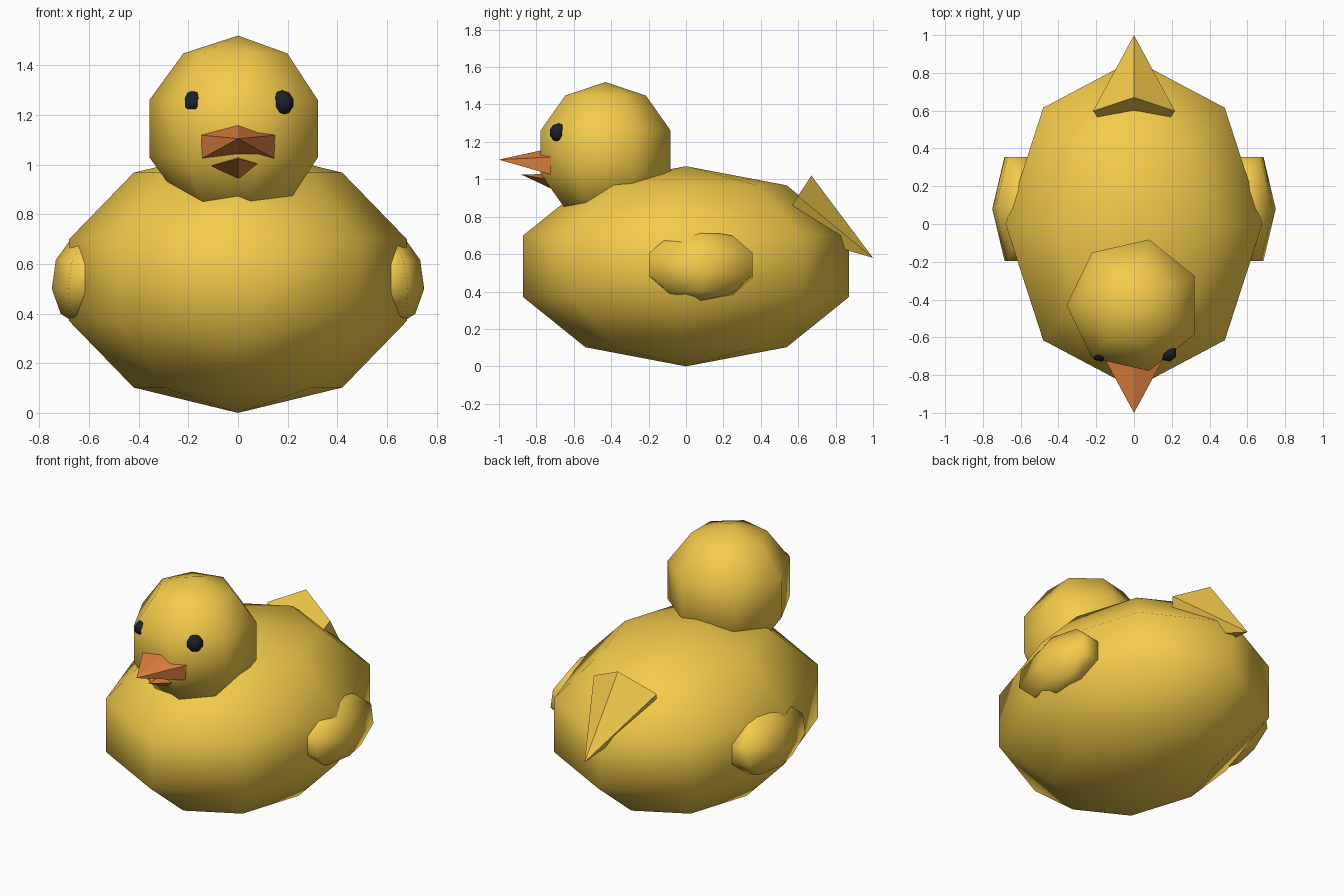
import bpy, math
from mathutils import Vector, Matrix

if "Cube" in bpy.data.objects:
    bpy.data.objects.remove(bpy.data.objects["Cube"])


def material(name, rgb):
    m = bpy.data.materials.new(name)
    m.diffuse_color = (*rgb, 1)
    m.use_nodes = True
    m.node_tree.nodes["Principled BSDF"].inputs["Base Color"].default_value = m.diffuse_color
    return m


YELLOW = material("yellow", (0.90, 0.60, 0.07))
ORANGE = material("orange", (0.74, 0.22, 0.05))
BLACK = material("black", (0.01, 0.015, 0.02))


def make(name, verts, faces, mat, smooth):
    me = bpy.data.meshes.new(name)
    me.from_pydata([tuple(v) for v in verts], [], faces)
    me.materials.append(mat)
    for p in me.polygons:
        p.use_smooth = smooth
    ob = bpy.data.objects.new(name, me)
    bpy.context.collection.objects.link(ob)
    return ob


def ball(name, centre, radii, segs, mat, tilt=0, rings=5):
    """Coarse ellipsoid whose first meridian lies on -x, tilted about y."""
    rot = Matrix.Rotation(tilt, 3, 'Y')
    pts = [(0, 0, 1)]
    for r in range(1, rings):
        a = math.pi * r / rings
        for s in range(segs):
            b = math.pi + math.tau * s / segs
            pts.append((math.sin(a) * math.cos(b), math.sin(a) * math.sin(b), math.cos(a)))
    pts.append((0, 0, -1))
    last = len(pts) - 1
    verts = [rot @ Vector(p[i] * radii[i] for i in range(3)) + Vector(centre) for p in pts]
    faces = []
    for s in range(segs):
        n = (s + 1) % segs
        faces.append((0, 1 + s, 1 + n))
        for r in range(rings - 2):
            o = 1 + r * segs
            faces.append((o + s, o + segs + s, o + segs + n, o + n))
        o = 1 + (rings - 2) * segs
        faces.append((o + s, last, o + n))
    return make(name, verts, faces, mat, True)


def spike(name, tip, base, mat):
    """Pyramid from a tip and a base outline, counter-clockwise seen from the tip."""
    n = len(base)
    faces = [(0, 1 + i, 1 + (i + 1) % n) for i in range(n)]
    faces.append(tuple(range(n, 0, -1)))
    return make(name, [tip] + base, faces, mat, False)


# body and head
ball("body", (0, 0, 0.535), (0.715, 0.915, 0.535), 8, YELLOW)
ball("head", (0, -0.43, 1.145), (0.375, 0.375, 0.375), 7, YELLOW)

# wings and eyes on both sides
for side, label in ((1, "right"), (-1, "left")):
    ball(label + "_wing", (side * 0.613, 0.08, 0.54), (0.137, 0.334, 0.19), 6,
         YELLOW, -side * math.radians(8))
    ball(label + "_eye", (side * 0.18, -0.682, 1.25), (0.05, 0.05, 0.05), 7, BLACK)

# tail: five-sided cone slanting down to the back
centre = Vector((0, 0.566, 0.861))
up = Vector((0, 0.548, 0.836))
tail_base = []
for i in range(5):
    a = math.pi / 2 - math.tau * i / 5
    tail_base.append(centre + Vector((0.228 * math.cos(a), 0, 0)) + up * 0.19 * math.sin(a))
spike("tail", Vector((0, 1.0, 0.58)), tail_base, YELLOW)

# beak, upper and lower half
spike("upper_beak", (0, -1.0, 1.105),
      [(x, -0.705, z) for x, z in ((0, 1.17), (-0.16, 1.12), (-0.155, 1.02),
                                   (0, 1.03), (0.155, 1.02), (0.16, 1.12))], ORANGE)
spike("lower_beak", (0, -0.88, 1.025),
      [(x, -0.71, z) for x, z in ((0, 1.03), (-0.11, 0.995), (0, 0.945), (0.11, 0.995))], ORANGE)
